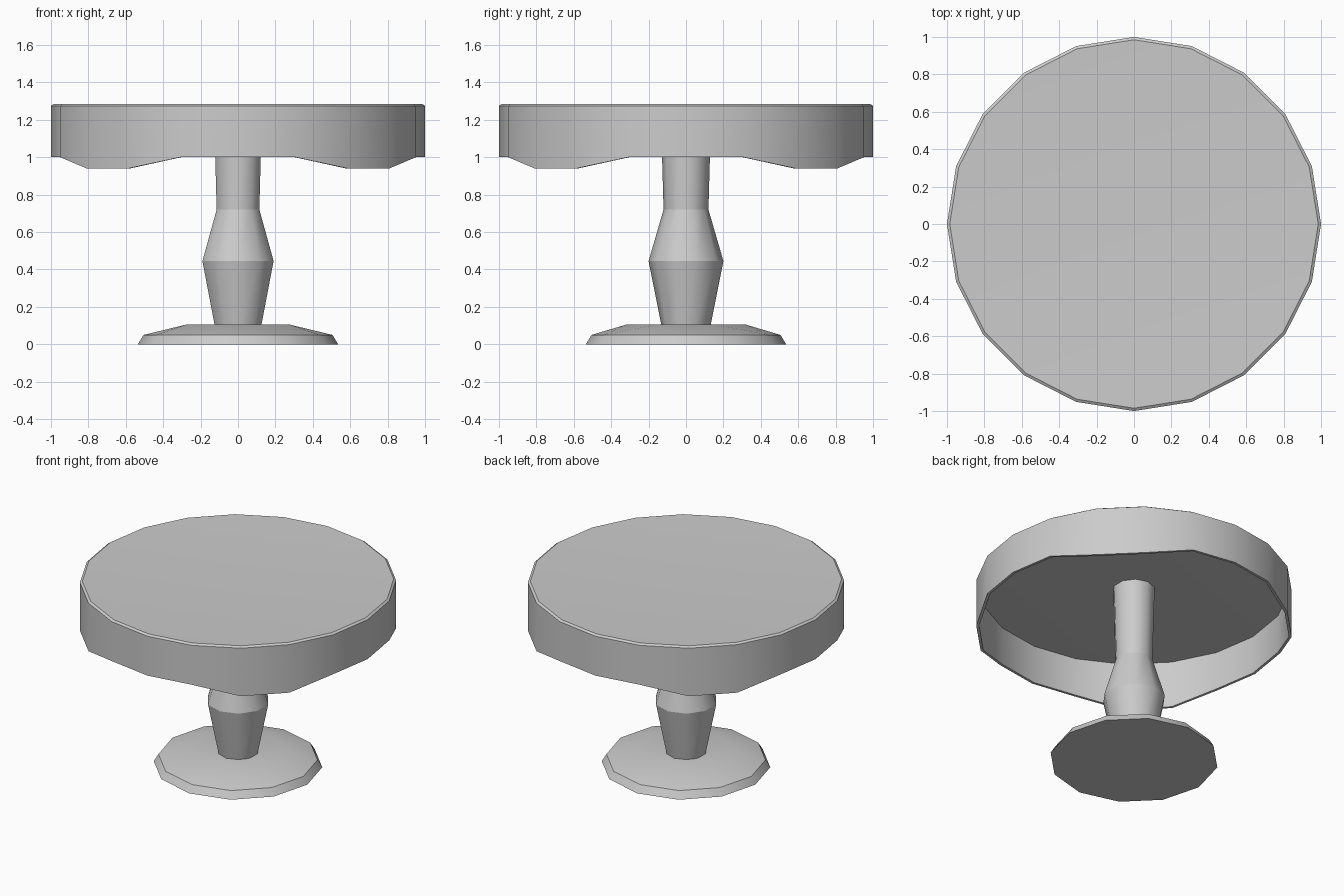
import bpy, bmesh
from math import sin, cos, radians

cube = bpy.data.objects.get("Cube")
if cube:
    bpy.data.objects.remove(cube, do_unlink=True)

grey = bpy.data.materials.new("plain grey")
grey.use_nodes = True
grey.diffuse_color = (0.6, 0.6, 0.6, 1)
grey.node_tree.nodes["Principled BSDF"].inputs["Base Color"].default_value = (0.6, 0.6, 0.6, 1)


def ring(bm, sides, radius, height, start=0):
    """A loop of vertices; height is a number or a function of the index."""
    verts = []
    for i in range(sides):
        a = radians(start + 360 * i / sides)
        z = height(i) if callable(height) else height
        verts.append(bm.verts.new((radius * cos(a), radius * sin(a), z)))
    return verts


def skin(bm, loops):
    """Join neighbouring loops with quads."""
    for low, high in zip(loops, loops[1:]):
        n = len(low)
        for i in range(n):
            j = (i + 1) % n
            bm.faces.new((low[i], low[j], high[j], high[i]))


def fan(bm, loop, height):
    """Close a loop with triangles around a centre point."""
    tip = bm.verts.new((0, 0, height))
    for i, v in enumerate(loop):
        bm.faces.new((v, loop[(i + 1) % len(loop)], tip))


def finish(bm, name, is_sharp):
    """Smooth-shade the mesh, keeping chosen edges sharp."""
    bmesh.ops.recalc_face_normals(bm, faces=bm.faces)
    for f in bm.faces:
        f.smooth = True
    for e in bm.edges:
        e.smooth = not is_sharp(e)
    mesh = bpy.data.meshes.new(name)
    bm.to_mesh(mesh)
    bm.free()
    mesh.materials.append(grey)
    obj = bpy.data.objects.new(name, mesh)
    bpy.context.collection.objects.link(obj)


def by_angle(limit):
    return lambda e: e.calc_face_angle(0) > radians(limit)


def hem(i):
    """The hem hangs lower at the four diagonal corners."""
    return 0.94 if i % 5 in (2, 3) else 1.0


# Round top: a shallow dish with a thin hanging skirt, hollow below
bm = bmesh.new()
profile = [(0.985, 1.285), (1.0, 1.275), (1.0, hem), (0.982, hem), (0.982, 1.265)]
loops = [ring(bm, 20, r, z) for r, z in profile]
skin(bm, loops)
fan(bm, loops[0], 1.255)
fan(bm, loops[-1], 1.24)
finish(bm, "table_top", by_angle(30))

# Turned column
bm = bmesh.new()
profile = [(0.125, 0.07), (0.2, 0.445), (0.12, 0.72), (0.135, 1.25)]
loops = [ring(bm, 10, r, z, 90) for r, z in profile]
skin(bm, loops)
bm.faces.new(loops[0])
bm.faces.new(loops[-1])
finish(bm, "column", lambda e: abs(e.verts[0].co.z - e.verts[1].co.z) < 0.01)

# Foot: twelve-sided rim rising to a six-sided top with a slight dip
bm = bmesh.new()
ring(bm, 12, 0.535, 0)
ring(bm, 12, 0.505, 0.05)
ring(bm, 6, 0.32, 0.105, 90)
bmesh.ops.convex_hull(bm, input=bm.verts)
bmesh.ops.dissolve_limit(bm, angle_limit=radians(1), verts=bm.verts, edges=bm.edges)
top = max(bm.faces, key=lambda f: f.calc_center_median().z)
for v in bmesh.ops.poke(bm, faces=[top])["verts"]:
    v.co.z = 0.08
finish(bm, "foot", by_angle(35))
